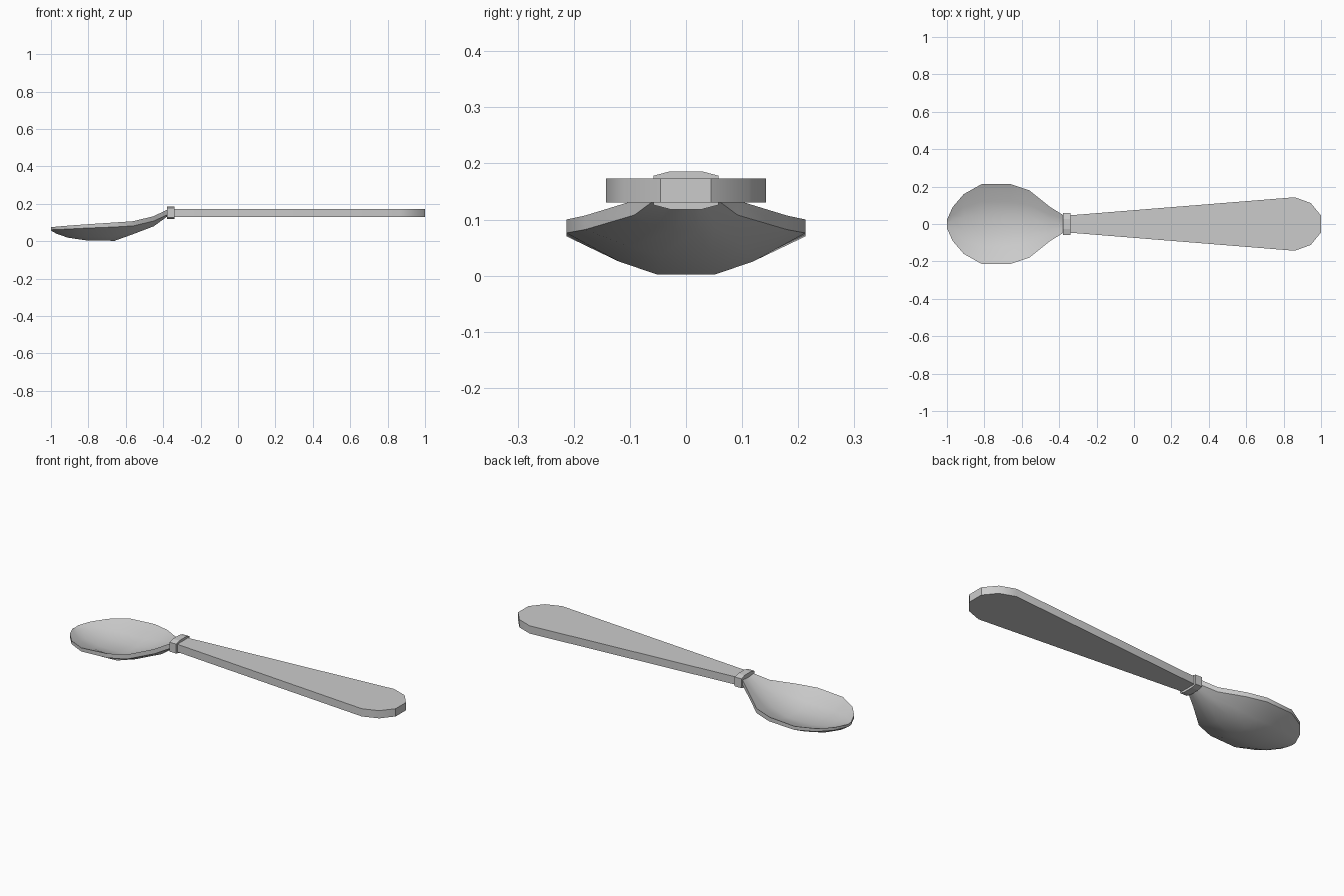
import bpy

if "Cube" in bpy.data.objects:
    bpy.data.objects.remove(bpy.data.objects["Cube"])


def make_mesh(name, verts, faces, smooth=None):
    mesh = bpy.data.meshes.new(name)
    mesh.from_pydata(verts, [], faces)
    mesh.update()
    obj = bpy.data.objects.new(name, mesh)
    bpy.context.collection.objects.link(obj)
    bpy.ops.object.select_all(action='DESELECT')
    obj.select_set(True)
    bpy.context.view_layer.objects.active = obj
    bpy.ops.object.mode_set(mode='EDIT')
    bpy.ops.mesh.select_all(action='SELECT')
    bpy.ops.mesh.normals_make_consistent(inside=False)
    bpy.ops.object.mode_set(mode='OBJECT')
    if smooth:
        bpy.ops.object.shade_smooth_by_angle(angle=smooth)
    return obj


def loft(name, rings, smooth=None):
    n = len(rings[0])
    verts = [p for r in rings for p in r]
    faces = [tuple(range(n)), tuple(range(len(verts) - n, len(verts)))]
    for i in range(len(rings) - 1):
        for j in range(n):
            k = (j + 1) % n
            faces.append((i * n + j, i * n + k, (i + 1) * n + k, (i + 1) * n + j))
    return make_mesh(name, verts, faces, smooth)


# Handle: tapered flat paddle with a rounded end
half = [(-0.36, 0.045), (0.86, 0.143), (0.945, 0.112), (1.0, 0.045)]
outline = half + [(x, -y) for x, y in reversed(half)]
loft("handle", [[(x, y, z) for x, y in outline] for z in (0.13, 0.173)], 0.6)

# Collar: thin chamfered block joining handle and bowl
half = [(0.028, 0.118), (0.058, 0.126), (0.058, 0.178), (0.028, 0.186)]
section = half + [(-y, z) for y, z in reversed(half)]
loft("collar", [[(x, y, z) for y, z in section] for x in (-0.38, -0.34)])

# Bowl stations: x, half width, rim top z, rim thickness, bottom z, floor z
stations = [
    (-1.0, 0.022, 0.075, 0.014, 0.057, 0.072),
    (-0.97, 0.09, 0.078, 0.016, 0.040, 0.063),
    (-0.91, 0.16, 0.083, 0.018, 0.019, 0.048),
    (-0.815, 0.213, 0.090, 0.020, 0.005, 0.036),
    (-0.66, 0.213, 0.100, 0.024, 0.002, 0.035),
    (-0.56, 0.180, 0.107, 0.025, 0.038, 0.064),
    (-0.45, 0.092, 0.134, 0.026, 0.080, 0.112),
    (-0.37, 0.042, 0.173, 0.028, 0.138, 0.170),
]
# Cross-section: fraction of width, fraction of height from bottom to rim
profile = [(-1, 1), (-0.56, 0.31), (-0.24, 0), (0.24, 0), (0.56, 0.31), (1, 1)]
rings = []
for x, w, rim, t, bottom, floor in stations:
    ring = [(x, f * w, bottom + h * (rim - t - bottom)) for f, h in profile]
    ring += [(x, f * w, floor + h * (rim - floor)) for f, h in reversed(profile)]
    rings.append(ring)
bowl = loft("bowl", rings, 0.7)
